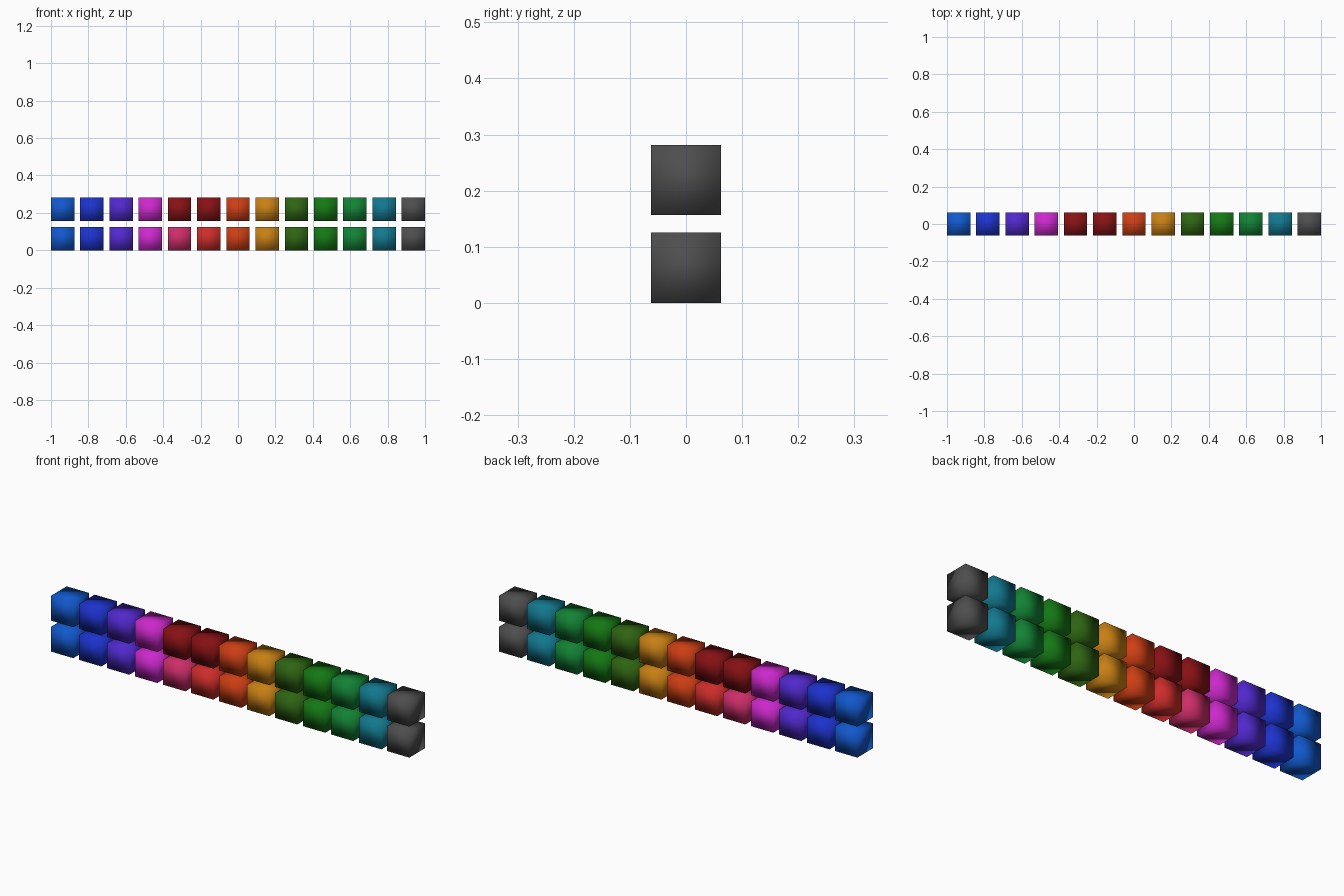
import bpy

if "Cube" in bpy.data.objects:
    bpy.data.objects.remove(bpy.data.objects["Cube"])

SIZE, PITCH = 0.125, 0.15625

# Swatch colours from left to right (sRGB 0-255)
BOTTOM = [(17, 88, 205), (28, 50, 205), (80, 40, 205), (205, 40, 205), (205, 45, 105),
          (205, 45, 42), (205, 62, 20), (200, 128, 20), (46, 100, 18), (20, 120, 20),
          (18, 130, 52), (18, 120, 142), (78, 78, 78)]
TOP = list(BOTTOM)
TOP[4] = TOP[5] = (135, 17, 20)   # two dark red cubes in the upper row

materials = {}


def material(rgb):
    if rgb not in materials:
        m = bpy.data.materials.new("swatch_colour")
        m.diffuse_color = [((c / 255 + 0.055) / 1.055) ** 2.4 for c in rgb] + [1]
        m.use_nodes = True
        m.node_tree.nodes["Principled BSDF"].inputs["Base Color"].default_value = m.diffuse_color
        materials[rgb] = m
    return materials[rgb]


# Two rows of smooth-shaded cubes
for row, (label, colours) in enumerate((("lower", BOTTOM), ("upper", TOP))):
    for col, rgb in enumerate(colours):
        x = (col - (len(colours) - 1) / 2) * PITCH
        bpy.ops.mesh.primitive_cube_add(size=SIZE, location=(x, 0, SIZE / 2 + row * PITCH))
        cube = bpy.context.object
        cube.name = f"{label}_cube_{col + 1}"
        cube.data.materials.append(material(rgb))
        bpy.ops.object.shade_smooth()
